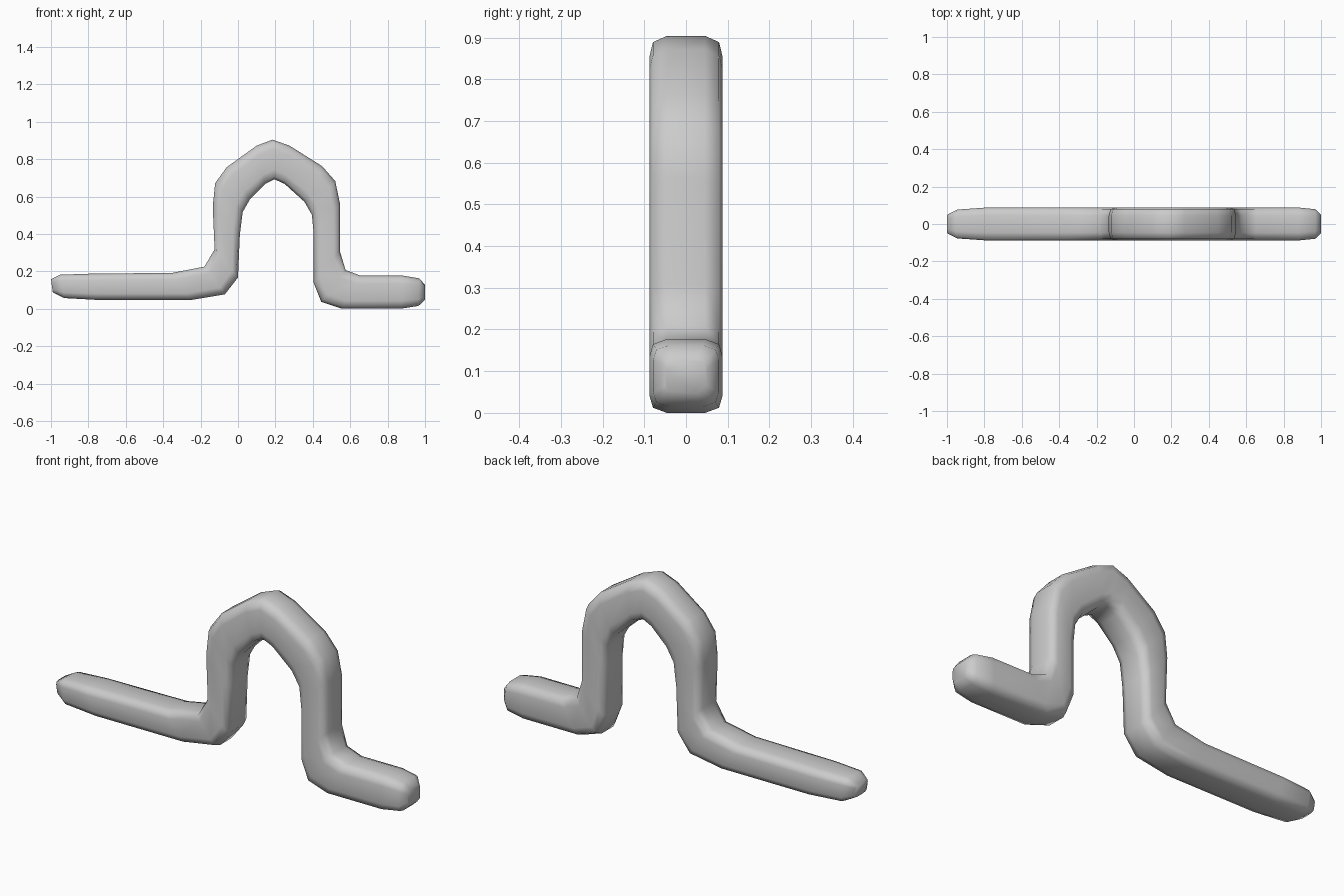
import bpy, bmesh

# Stations along the bar: outer x, outer z, inner x, inner z, half width
STATIONS = [
    (-1.0, .16, -.99, .09, .05), (-.95, .185, -.93, .06, .077),
    (-.8, .19, -.75, .05, .088), (-.35, .195, -.25, .05, .088),
    (-.18, .228, -.07, .08, .088), (-.125, .32, 0, .17, .088),
    (-.135, .55, .01, .4, .088), (-.122, .675, .025, .52, .088),
    (-.06, .76, .065, .59, .088), (.1, .875, .145, .67, .088),
    (.185, .907, .195, .695, .088), (.275, .875, .25, .67, .088),
    (.45, .765, .355, .575, .088), (.52, .685, .395, .505, .088),
    (.545, .565, .405, .4, .088), (.545, .31, .405, .14, .088),
    (.575, .21, .445, .04, .088), (.655, .18, .555, .003, .088),
    (.88, .18, .87, .003, .088), (.97, .165, .965, .018, .079),
    (1.0, .13, 1.0, .05, .05),
]

# Rounded-square section: (share of half width, share from inner to outer side)
HALF = [(.52, 1), (.9, .93), (1, .76), (1, .24), (.9, .07), (.52, 0)]
SECTION = HALF + [(-y, t) for y, t in reversed(HALF)]

# Sweep the section through the stations
bm = bmesh.new()
rings = []
for ox, oz, ix, iz, w in STATIONS:
    rings.append([bm.verts.new((ix + (ox - ix) * t, y * w, iz + (oz - iz) * t))
                  for y, t in SECTION])
n = len(SECTION)
for a, b in zip(rings, rings[1:]):
    for i in range(n):
        j = (i + 1) % n
        bm.faces.new((a[i], a[j], b[j], b[i]))

# End caps
bm.faces.new(rings[0])
bm.faces.new(rings[-1])
bmesh.ops.recalc_face_normals(bm, faces=bm.faces)
for f in bm.faces:
    f.smooth = True

mesh = bpy.data.meshes.new("bent_bar")
bm.to_mesh(mesh)
bm.free()
# Seat on the ground
low = min(v.co.z for v in mesh.vertices)
for v in mesh.vertices:
    v.co.z -= low
bar = bpy.data.objects.new("bent_bar", mesh)
bpy.context.collection.objects.link(bar)
